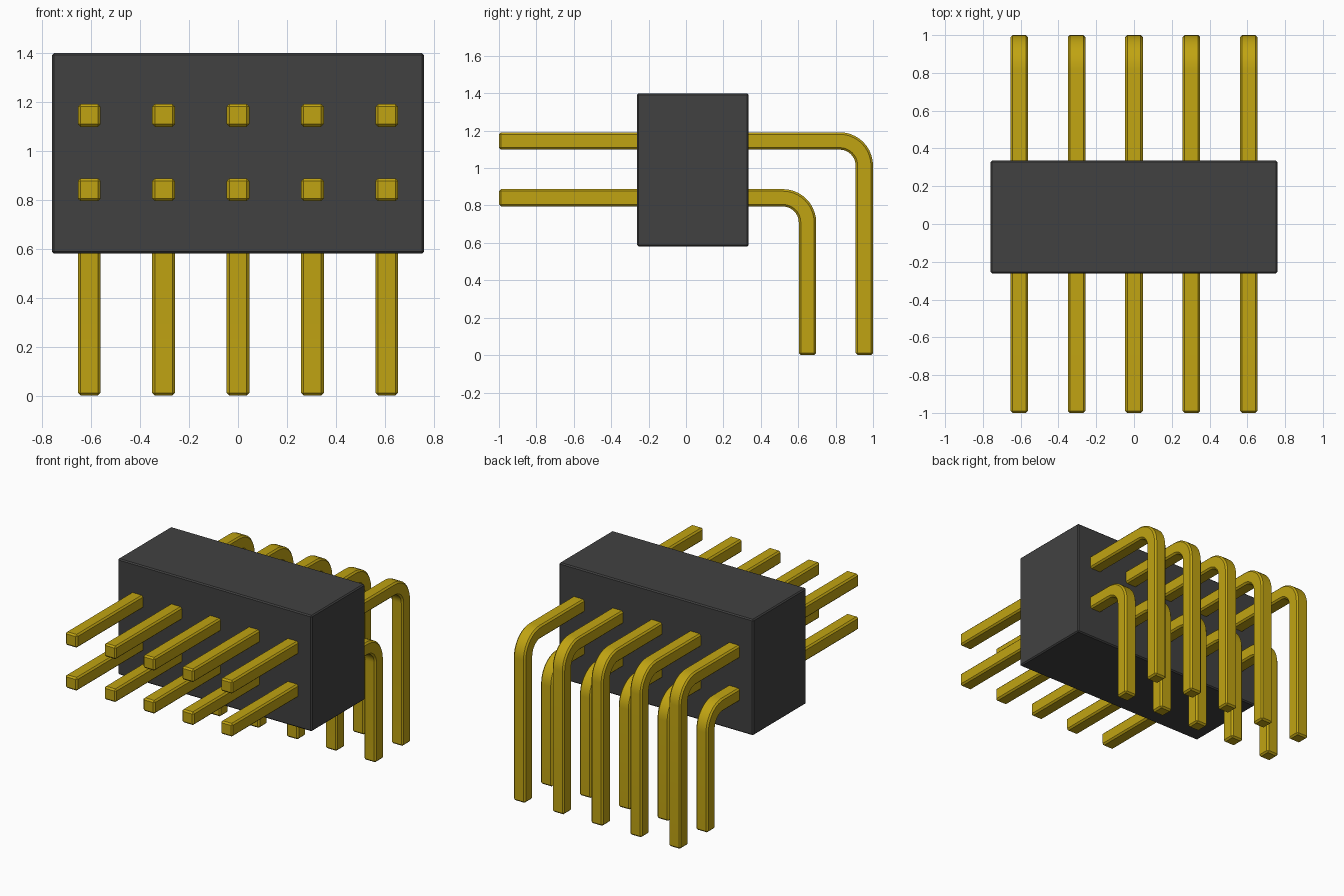
import bpy, bmesh, math

if "Cube" in bpy.data.objects:
    bpy.data.objects.remove(bpy.data.objects["Cube"])

PITCH = 0.304      # spacing of pins and rows
PIN = 0.093        # square pin thickness
BEND = 0.132       # centre-line bend radius


def material(name, colour):
    m = bpy.data.materials.new(name)
    m.diffuse_color = (*colour, 1)
    m.use_nodes = True
    m.node_tree.nodes["Principled BSDF"].inputs["Base Color"].default_value = m.diffuse_color
    return m


black = material("black plastic", (0.053, 0.053, 0.053))
gold = material("gold metal", (0.53, 0.37, 0.006))


def finish(bm, name, mat, bevel):
    """Chamfer the sharp edges and turn the bmesh into an object."""
    bmesh.ops.recalc_face_normals(bm, faces=bm.faces)
    edges = [e for e in bm.edges if e.calc_face_angle(0) > math.radians(40)]
    bmesh.ops.bevel(bm, geom=edges, offset=bevel, segments=1, affect='EDGES')
    mesh = bpy.data.meshes.new(name)
    bm.to_mesh(mesh)
    bm.free()
    mesh.materials.append(mat)
    obj = bpy.data.objects.new(name, mesh)
    bpy.context.collection.objects.link(obj)
    bpy.ops.object.select_all(action='DESELECT')
    obj.select_set(True)
    bpy.context.view_layer.objects.active = obj
    bpy.ops.object.shade_smooth_by_angle(angle=math.radians(30))
    return obj


def bent_pin(name, z_row, y_leg):
    """Square bar running back along y, then bending down to the ground."""
    h = PIN / 2
    # path stations: y, z and outward normal angle
    path = [(-1.0, z_row, math.pi / 2)]
    cy, cz = y_leg - BEND, z_row - BEND
    for i in range(11):
        a = math.pi / 2 * (1 - i / 10)
        path.append((cy + BEND * math.cos(a), cz + BEND * math.sin(a), a))
    path.append((y_leg, 0.0, 0.0))
    bm = bmesh.new()
    rings = []
    for y, z, a in path:
        dy, dz = h * math.cos(a), h * math.sin(a)
        rings.append([bm.verts.new((sx * h, y + s * dy, z + s * dz))
                      for sx, s in ((-1, -1), (1, -1), (1, 1), (-1, 1))])
    for r, q in zip(rings, rings[1:]):
        for k in range(4):
            n = (k + 1) % 4
            bm.faces.new((r[k], r[n], q[n], q[k]))
    bm.faces.new(rings[0])
    bm.faces.new(rings[-1])
    return finish(bm, name, gold, 0.011)


# Housing block
bm = bmesh.new()
bmesh.ops.create_cube(bm, size=1)
bmesh.ops.scale(bm, vec=(1.52, 0.596, 0.82), verts=bm.verts)
bmesh.ops.translate(bm, vec=(0, 0.037, 0.99), verts=bm.verts)
finish(bm, "housing", black, 0.008)

# Two rows of five pins; the upper row reaches further back
for row, z_row, y_leg in (("lower", 0.841, 0.6495), ("upper", 1.145, 0.9535)):
    first = bent_pin(f"{row}_pin_1", z_row, y_leg)
    first.location.x = -2 * PITCH
    for i in range(1, 5):
        pin = first.copy()
        pin.name = f"{row}_pin_{i + 1}"
        pin.location.x = (i - 2) * PITCH
        bpy.context.collection.objects.link(pin)
